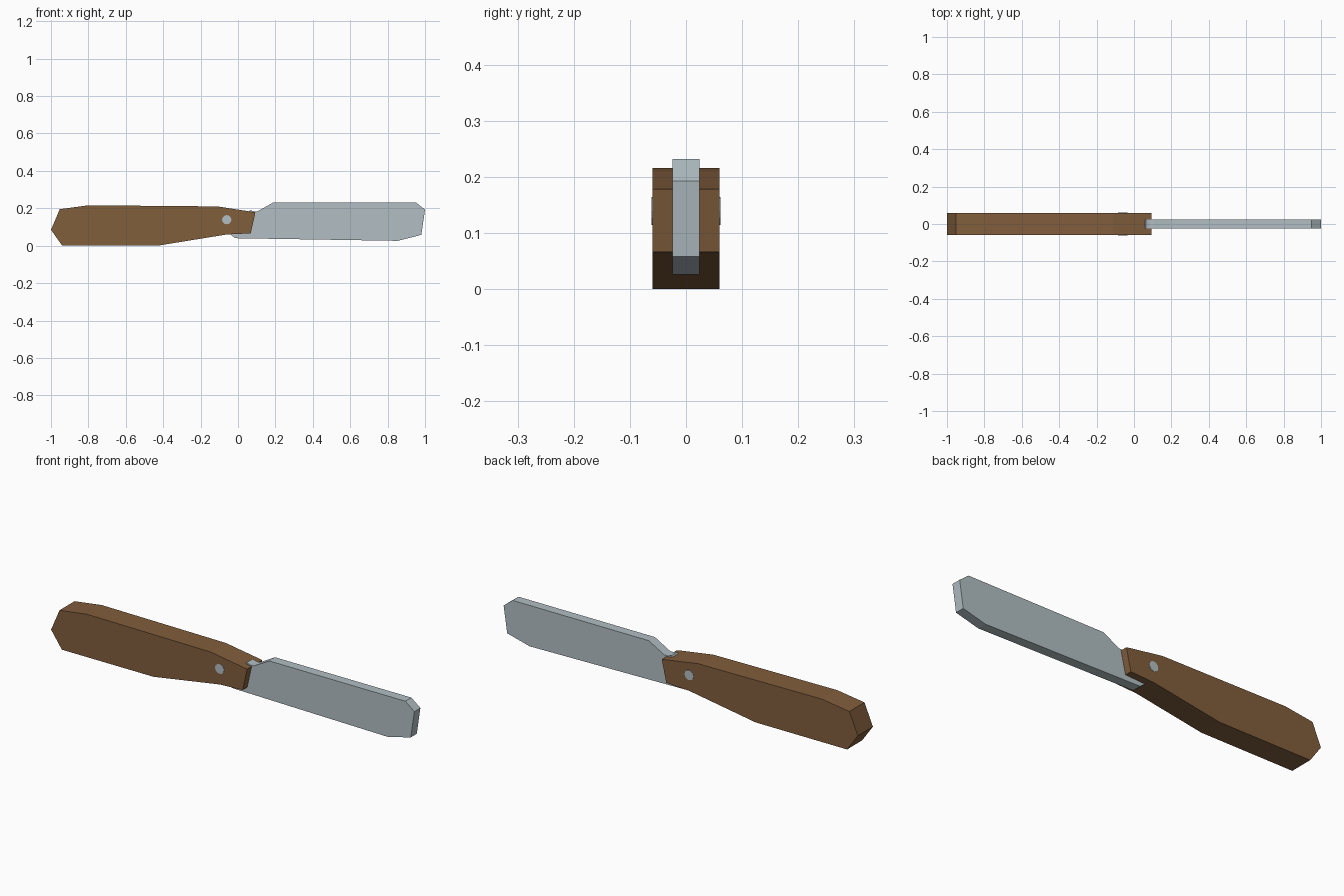
import bpy
import bmesh
import math

cube = bpy.data.objects.get("Cube")
if cube:
    bpy.data.objects.remove(cube, do_unlink=True)


def material(name, color):
    mat = bpy.data.materials.new(name)
    mat.use_nodes = True
    mat.diffuse_color = (*color, 1)
    mat.node_tree.nodes["Principled BSDF"].inputs["Base Color"].default_value = (*color, 1)
    return mat


def slab(name, outline, half, mat):
    """Extrude an x-z outline to a flat slab centred on y = 0."""
    bm = bmesh.new()
    face = bm.faces.new([bm.verts.new((x, -half, z)) for x, z in outline])
    new = bmesh.ops.extrude_face_region(bm, geom=[face])["geom"]
    verts = [v for v in new if isinstance(v, bmesh.types.BMVert)]
    bmesh.ops.translate(bm, verts=verts, vec=(0, 2 * half, 0))
    bmesh.ops.recalc_face_normals(bm, faces=bm.faces)
    mesh = bpy.data.meshes.new(name)
    bm.to_mesh(mesh)
    bm.free()
    mesh.materials.append(mat)
    obj = bpy.data.objects.new(name, mesh)
    bpy.context.collection.objects.link(obj)
    return obj


wood = material("brown wood", (0.22, 0.112, 0.046))
steel = material("pale steel", (0.445, 0.52, 0.55))

# Wooden grip, tapering toward the blade
slab("handle", [(-1, 0.085), (-0.94, 0), (-0.43, 0), (-0.06, 0.06), (0.068, 0.066),
                (0.093, 0.178), (0.07, 0.182), (-0.11, 0.21), (-0.8, 0.216),
                (-0.953, 0.195)], 0.06, wood)

# Blade, with its heel running into the grip
slab("blade", [(-0.04, 0.06), (-0.015, 0.04), (0.855, 0.026), (0.98, 0.058),
               (1, 0.193), (0.95, 0.232), (0.19, 0.232), (0.105, 0.184),
               (0.085, 0.184), (0.065, 0.19), (0.03, 0.15)], 0.024, steel)

# Pivot pin showing on both sides of the grip
ring = [(-0.06 + 0.025 * math.cos(i * math.tau / 12),
         0.139 + 0.025 * math.sin(i * math.tau / 12)) for i in range(12)]
slab("pivot_pin", ring, 0.0615, steel)
